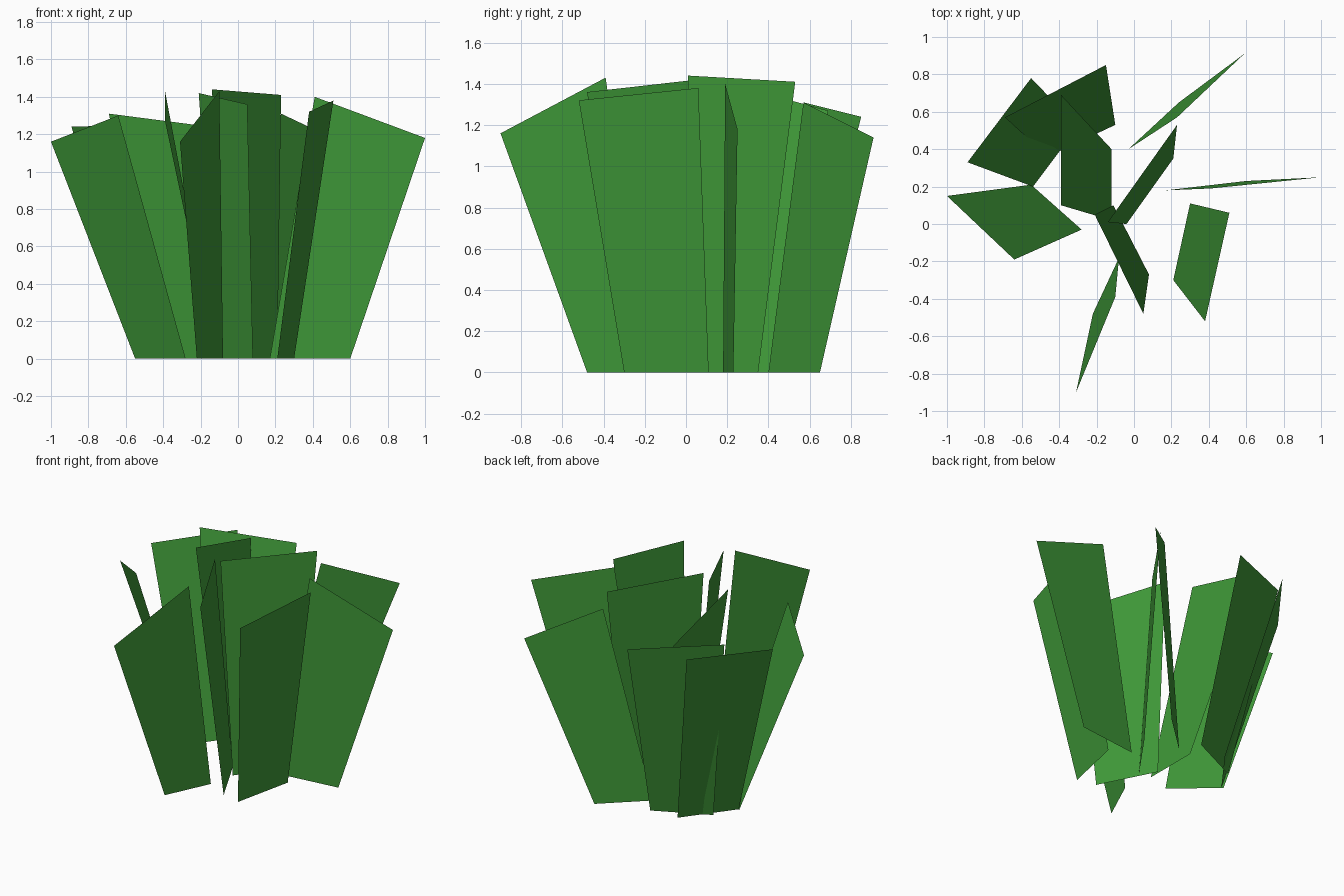
import bpy

# Leaf green shared by every blade
green = bpy.data.materials.new("leaf_green")
green.diffuse_color = (0.05, 0.32, 0.04, 1)


def blade(index, foot_a, foot_b, tip_a, tip_b):
    """One flat grass blade: narrow foot on the ground, wider tilted tip."""
    verts = [(*foot_a, 0), (*foot_b, 0), tip_b, tip_a]
    mesh = bpy.data.meshes.new(f"grass_blade_{index}")
    mesh.from_pydata(verts, [], [(0, 1, 2, 3)])
    mesh.polygons[0].use_smooth = True
    mesh.materials.append(green)
    obj = bpy.data.objects.new(mesh.name, mesh)
    bpy.context.collection.objects.link(obj)


# Foot ends (x, y) and tip ends (x, y, z) of each blade in the clump
blades = [
    # left side
    ((-0.55, 0.21), (-0.28, -0.03), (-1.00, 0.15, 1.16), (-0.64, -0.19, 1.30)),
    ((-0.54, 0.20), (-0.30, 0.52), (-0.89, 0.33, 1.24), (-0.55, 0.78, 1.25)),
    # back
    ((-0.46, 0.36), (-0.10, 0.53), (-0.69, 0.57, 1.31), (-0.15, 0.85, 1.24)),
    ((-0.03, 0.40), (0.24, 0.65), (0.23, 0.57, 1.31), (0.59, 0.91, 1.14)),
    # middle
    ((-0.12, 0.02), (-0.12, 0.40), (-0.39, 0.10, 1.43), (-0.39, 0.69, 1.27)),
    ((-0.04, 0.00), (0.21, 0.35), (-0.14, 0.01, 1.44), (0.23, 0.53, 1.41)),
    ((0.08, -0.27), (-0.11, 0.10), (0.05, -0.48, 1.36), (-0.21, 0.05, 1.42)),
    # front
    ((-0.22, -0.48), (-0.08, -0.18), (-0.31, -0.90, 1.16), (-0.10, -0.39, 1.43)),
    # right side
    ((0.21, -0.30), (0.30, 0.11), (0.38, -0.52, 1.32), (0.51, 0.06, 1.38)),
    ((0.17, 0.18), (0.60, 0.23), (0.41, 0.19, 1.40), (1.00, 0.25, 1.18)),
]
for i, ends in enumerate(blades, 1):
    blade(i, *ends)
